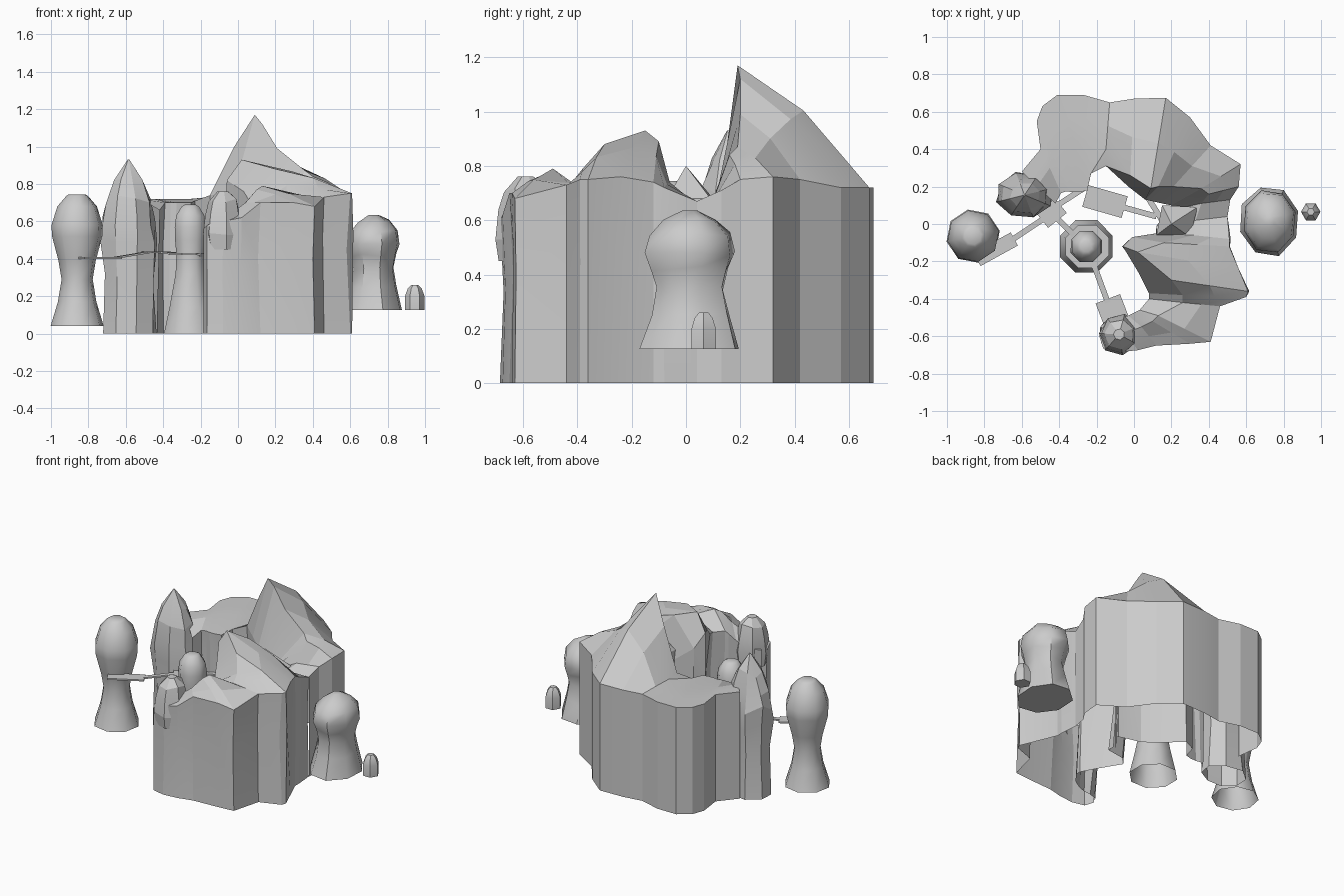
import bpy, bmesh, math, random
from mathutils import Vector

if "Cube" in bpy.data.objects:
    bpy.data.objects.remove(bpy.data.objects["Cube"])

random.seed(4)


def finish(name, bm, smooth=None):
    bmesh.ops.recalc_face_normals(bm, faces=bm.faces)
    me = bpy.data.meshes.new(name)
    bm.to_mesh(me)
    bm.free()
    ob = bpy.data.objects.new(name, me)
    bpy.context.collection.objects.link(ob)
    if smooth:
        bpy.context.view_layer.objects.active = ob
        ob.select_set(True)
        bpy.ops.object.shade_smooth_by_angle(angle=math.radians(smooth))
        ob.select_set(False)
    return ob


def pillar(name, x, y, profile, n=8, sx=1, sy=1, phase=0, jitter=0, base=False, smooth=45):
    """Irregular turned rock column; profile is (radius, z) from the foot up."""
    bm = bmesh.new()
    rings = []
    for k, (r, z) in enumerate(profile):
        ring = []
        for i in range(n):
            a = phase + 2 * math.pi * i / n
            q = r * (1 + random.uniform(-jitter, jitter))
            dz = random.uniform(-jitter, jitter) * .35 if 0 < k < len(profile) - 1 else 0
            ring.append(bm.verts.new((x + q * sx * math.cos(a), y + q * sy * math.sin(a), z + dz)))
        rings.append(ring)
    for a, b in zip(rings, rings[1:]):
        for i in range(n):
            bm.faces.new((a[i], a[(i + 1) % n], b[(i + 1) % n], b[i]))
    bm.faces.new(rings[-1])
    if base:
        bm.faces.new(rings[0])
    return finish(name, bm, smooth)


def massif(name, sections, undercut, rough=0):
    """Open-bottomed cliff: each section is outer edge, crest, inner edge."""
    bm = bmesh.new()
    rows = []
    for s in sections:
        o, c, i = Vector(s[0:3]), Vector(s[3:6]), Vector(s[6:9])
        rise = max(0, c.z - o.z)
        shoulder = (o + c) / 2 + Vector((0, 0, rise * .13))
        back = o - i
        back.z = 0
        back.normalize()
        waist = o + back * random.uniform(-rough, rough * .5)
        waist.z = o.z * random.uniform(.55, .72)
        lip = i + back * (random.uniform(-.015, .02) + .01)
        lip.z = i.z * random.uniform(.5, .7)
        foot = i + back * undercut
        pts = [Vector((o.x, o.y, 0)), waist, o, shoulder, c, i, lip, Vector((foot.x, foot.y, 0))]
        rows.append([bm.verts.new(p) for p in pts])
    for a, b in zip(rows, rows[1:]):
        for k in range(len(a) - 1):
            bm.faces.new((a[k], b[k], b[k + 1], a[k + 1]))
    bmesh.ops.remove_doubles(bm, verts=bm.verts, dist=.0005)
    return finish(name, bm, 12)


# back half of the horseshoe: plateau, then the tall peak
saddle = (.50, .04, .67, .33, .02, .66, .12, -.01, .60)
massif("back_cliff", [
    (-.60, .28, .72, -.52, .20, .72, -.42, .11, .66),
    (-.50, .40, .72, -.45, .30, .72, -.39, .165, .70),
    (-.52, .55, .72, -.44, .38, .72, -.36, .175, .70),
    (-.49, .63, .72, -.38, .42, .72, -.33, .17, .70),
    (-.41, .69, .72, -.32, .44, .72, -.29, .17, .70),
    (-.27, .69, .72, -.25, .45, .72, -.25, .18, .70),
    (-.13, .65, .72, -.15, .40, .73, -.23, .27, .71),
    (.00, .67, .72, -.02, .26, 1.0, -.15, .31, .74),
    (.17, .675, .72, .09, .19, 1.17, -.03, .20, .74),
    (.30, .57, .72, .13, .20, 1.12, .06, .13, .72),
    (.41, .42, .75, .21, .20, .99, .15, .11, .68),
    (.57, .32, .76, .36, .19, .87, .20, .10, .64),
    (.56, .20, .75, .40, .16, .84, .20, .09, .62),
    (.515, .13, .71, .36, .11, .70, .18, .07, .60),
    saddle], .02)

# front half: leaning ridge, lower ledge and the base of the front spire
massif("front_cliff", [
    saddle,
    (.51, -.08, .72, .32, -.06, .74, .12, -.05, .62),
    (.51, -.12, .74, .16, -.10, .89, -.01, -.07, .72),
    (.56, -.24, .76, .02, -.15, .93, -.06, -.12, .82),
    (.61, -.36, .75, .20, -.30, .88, .03, -.27, .76),
    (.60, -.39, .75, .26, -.38, .79, .08, -.37, .68),
    (.46, -.44, .73, .26, -.42, .74, .08, -.40, .68),
    (.41, -.63, .68, .13, -.49, .79, .03, -.46, .68),
    (.30, -.64, .70, .10, -.52, .77, .01, -.47, .66),
    (.12, -.65, .70, .04, -.55, .70, -.03, -.49, .62),
    (.02, -.675, .62, -.04, -.58, .64, -.07, -.50, .60),
    (-.08, -.685, .60, -.08, -.59, .62, -.11, -.50, .58),
    (-.165, -.665, .58, -.09, -.595, .60, -.15, -.52, .58),
    (-.185, -.60, .56, -.10, -.595, .60, -.18, -.55, .57)], .04, .02)

# boulder sitting in the inner corner
bm = bmesh.new()
low = [bm.verts.new(p) for p in ((.12, -.06, .5), (.30, -.07, .5), (.34, .09, .5), (.15, .10, .5))]
tip = bm.verts.new((.20, .0, .80))
high = [bm.verts.new((v.co.x, v.co.y, .68)) for v in low]
for i in range(4):
    k = (i + 1) % 4
    bm.faces.new((low[i], low[k], high[k], high[i]))
    bm.faces.new((high[i], high[k], tip))
finish("inner_boulder", bm)

# faceted spires ending the horseshoe
pillar("left_spire", -.585, .155, [(.145, 0), (.135, .30), (.145, .48), (.14, .60), (.115, .72),
       (.078, .82), (.005, .93)], sx=1.03, sy=.82, phase=.3, jitter=.09, smooth=12)
pillar("front_spire", -.08, -.59, [(.10, .45), (.11, .54), (.10, .64), (.078, .71),
       (.03, .76)], n=7, phase=.4, jitter=.05, smooth=12)

# free-standing rounded pillars
pillar("left_pillar", -.86, -.065, [(.145, .04), (.105, .17), (.085, .29), (.102, .39), (.137, .52),
       (.14, .58), (.108, .68), (.06, .735), (.045, .745)], n=8, phase=.2)
pillar("center_pillar", -.255, -.12, [(.152, 0), (.12, .14), (.085, .32), (.08, .42), (.088, .50),
       (.09, .57), (.082, .63), (.05, .68), (.03, .69)], n=8, phase=.39)
pillar("right_pillar", .725, .015, [(.19, .125), (.15, .25), (.13, .35), (.15, .42), (.17, .48),
       (.155, .55), (.10, .60), (.03, .635)], n=8, sx=.86, phase=.3, jitter=.03, base=True)
pillar("small_pillar", .945, .065, [(.052, .125), (.052, .20), (.038, .24), (.02, .26)],
       n=6, base=True)


# timber walkways
def plank(name, a, b, width, z0, z1):
    a, b = Vector((*a, z0)), Vector((*b, z1))
    d = b - a
    side = Vector((-d.y, d.x, 0)).normalized() * width / 2
    bm = bmesh.new()
    top = [bm.verts.new(p) for p in (a - side, b - side, b + side, a + side)]
    f = bm.faces.new(top)
    ext = bmesh.ops.extrude_face_region(bm, geom=[f])
    for v in ext["geom"]:
        if isinstance(v, bmesh.types.BMVert):
            v.co.z -= .01
    finish(name, bm)


for name, a, b, w, z0, z1 in [
    ("left_landing", (-.84, -.19), (-.64, -.08), .08, .41, .41),
    ("left_bridge", (-.66, -.09), (-.48, .03), .03, .41, .44),
    ("junction_deck", (-.50, .03), (-.40, .11), .13, .44, .44),
    ("plateau_bridge", (-.41, .10), (-.27, .19), .03, .44, .43),
    ("center_bridge", (-.42, .04), (-.32, -.06), .03, .44, .43),
    ("back_landing", (-.26, .15), (-.05, .09), .12, .43, .43),
    ("inner_bridge", (-.06, .09), (.12, .04), .03, .43, .43),
    ("corner_bridge", (.05, .18), (.15, .02), .03, .43, .43),
    ("front_bridge", (-.21, -.23), (-.14, -.42), .03, .43, .42),
    ("front_landing", (-.14, -.40), (-.09, -.53), .14, .42, .42),
]:
    plank(name, a, b, w, z0, z1)

# ring deck around the centre pillar
bm = bmesh.new()
rings = [[bm.verts.new((-.25 + r * math.cos(i * math.pi / 4 + .39),
                        -.12 + r * math.sin(i * math.pi / 4 + .39), z)) for i in range(8)]
         for r, z in ((.075, .42), (.125, .42), (.125, .43), (.075, .43))]
for k in range(4):
    a, b = rings[k], rings[(k + 1) % 4]
    for i in range(8):
        bm.faces.new((a[i], a[(i + 1) % 8], b[(i + 1) % 8], b[i]))
finish("ring_deck", bm)
